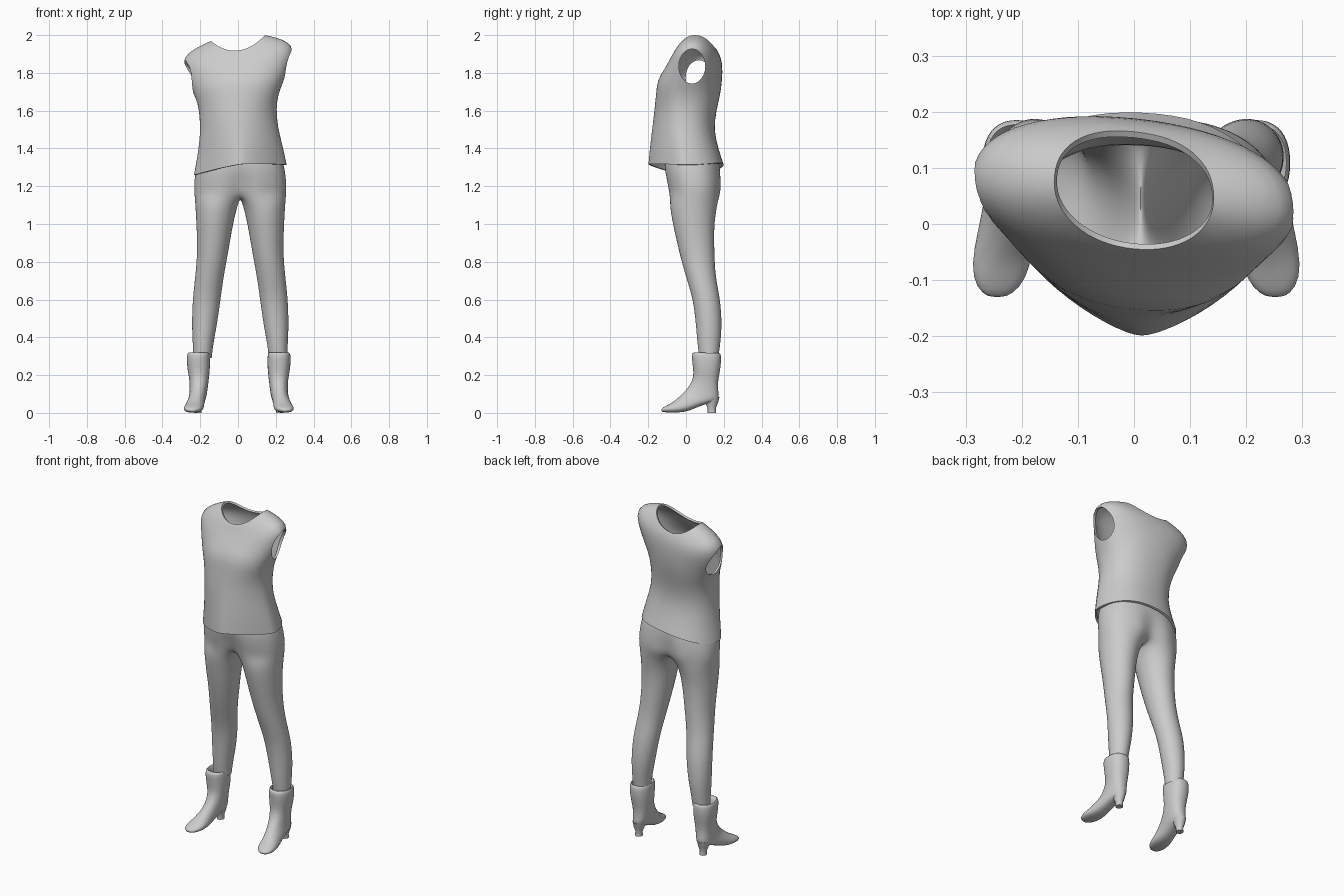
import bpy, bmesh
from math import sin, cos, radians, pi, copysign

if "Cube" in bpy.data.objects:
    bpy.data.objects.remove(bpy.data.objects["Cube"])


def se(v, p):
    """Superellipse remap of a sine or cosine."""
    return copysign(abs(v) ** (2 / p), v)


def bridge(bm, a, b, span):
    for k in range(span):
        j = (k + 1) % len(a)
        bm.faces.new((a[k], a[j], b[j], b[k]))


def loft(bm, rings, caps=()):
    vs = [[bm.verts.new(p) for p in r] for r in rings]
    for a, b in zip(vs, vs[1:]):
        bridge(bm, a, b, len(a))
    for c in caps:
        bm.faces.new(vs[c])


def finish(bm, name):
    bmesh.ops.recalc_face_normals(bm, faces=bm.faces[:])
    me = bpy.data.meshes.new(name)
    bm.to_mesh(me)
    bm.free()
    ob = bpy.data.objects.new(name, me)
    bpy.context.collection.objects.link(ob)
    return ob


def modify(ob, kind, **props):
    bpy.context.view_layer.objects.active = ob
    m = ob.modifiers.new(kind.lower(), kind)
    for k, v in props.items():
        setattr(m, k, v)
    bpy.ops.object.modifier_apply(modifier=m.name)


def smooth(ob, angle=40):
    bpy.ops.object.select_all(action='DESELECT')
    ob.select_set(True)
    bpy.context.view_layer.objects.active = ob
    bpy.ops.object.shade_smooth_by_angle(angle=radians(angle))


# Shirt: rings of centre x, half width, front y, back y, front z, side z, front roundness
SHIRT = [
    (.012, .247, -.20, .20, 1.315, 1.285, 1.4),
    (.012, .228, -.192, .172, 1.40, 1.38, 1.5),
    (.005, .206, -.18, .147, 1.50, 1.49, 1.7),
    (0, .203, -.168, .16, 1.60, 1.59, 1.9),
    (0, .213, -.157, .18, 1.69, 1.66, 2.2),
    (0, .236, -.15, .188, 1.76, 1.715, 2.2),
    (0, .272, -.115, .19, 1.81, 1.80, 2.0),
    (0, .30, -.085, .187, 1.855, 1.89, 2.0),
    (0, .265, -.065, .18, 1.885, 1.937, 2.1),
    (0, .20, -.055, .172, 1.905, 1.967, 2.1),
    (0, .143, -.045, .165, 1.918, 1.985, 2.1),
]
rings = []
for cx, rx, yf, yb, zf, zs, pf in SHIRT:
    ring = []
    mid, half = (yf + yb) / 2, (yb - yf) / 2
    twist = .1 if zf > 1.65 else .04
    for k in range(32):
        c, s = cos(k * pi / 16), sin(k * pi / 16)
        p = pf if s < 0 else 2.3
        x = cx + rx * se(c, p)
        y = mid + half * se(s, p) - twist * x
        ring.append((x, y, zf + (zs - zf) * c * c + .11 * x))
    rings.append(ring)
bm = bmesh.new()
loft(bm, rings)
shirt = finish(bm, "shirt")
modify(shirt, 'SUBSURF', levels=1)
modify(shirt, 'SOLIDIFY', thickness=.012, offset=-1)

# Armholes cut with elliptical plugs
for side in (1, -1):
    bm = bmesh.new()
    loft(bm, [[(side * x, .05 - .018 * side + .07 * cos(k * pi / 12),
                1.805 + .03 * side + .092 * sin(k * pi / 12)) for k in range(24)]
              for x in (.19, .4)], caps=(0, -1))
    cutter = finish(bm, "armhole_cutter")
    cutter.hide_render = True
    modify(shirt, 'BOOLEAN', object=cutter, operation='DIFFERENCE', solver='EXACT')
    bpy.data.objects.remove(cutter)
smooth(shirt)

# Trousers: leg rings (inner x, outer x, front y, back y, z), then shared hip rings
LEG = [
    (.15, .25, .07, .172, .29), (.143, .252, .06, .182, .36),
    (.123, .258, .052, .192, .46), (.103, .254, .037, .184, .60),
    (.087, .24, -.002, .157, .72), (.062, .228, -.038, .152, .85),
    (.037, .234, -.072, .15, 1.0), (.012, .24, -.09, .168, 1.10),
]
HIP = [(.245, -.097, .192, 1.16), (.247, -.107, .195, 1.21),
       (.238, -.12, .187, 1.29), (.223, -.115, .175, 1.34)]
bm = bmesh.new()
for side in (1, -1):
    rows = []
    for xi, xo, yf, yb, z in LEG:
        row = []
        for k in range(16):
            a = radians(-135 + 22.5 * k)
            row.append(((xi + xo) / 2 + (xo - xi) / 2 * cos(a),
                        (yf + yb) / 2 + (yb - yf) / 2 * sin(a), z))
        rows.append(row)
    for i, (rx, yf, yb, z) in enumerate(HIP):
        row = []
        for k in range(13):
            a = radians(-90 + 15 * k)
            pull = (.75, .8, .95, 1)[i] if k in (0, 12) else 1
            x = 0 if k in (0, 12) else rx * se(cos(a), 2.3)
            row.append((x, (yf + yb) / 2 + (yb - yf) / 2 * se(sin(a), 2.3) * pull, z))
        if i == 0:
            f, b = row[0][1], row[12][1]
            row += [(0, b + (f - b) * t, z - .02) for t in (.25, .5, .75)]
        rows.append(row)
    vs = [[bm.verts.new((side * x + .012, y, z)) for x, y, z in r] for r in rows]
    for i, (a, b) in enumerate(zip(vs, vs[1:])):
        bridge(bm, a, b, 16 if i < len(LEG) else 12)
bmesh.ops.remove_doubles(bm, verts=bm.verts[:], dist=.0005)
trousers = finish(bm, "trousers")
modify(trousers, 'SUBSURF', levels=2)
smooth(trousers, 60)

# Boots: rings from upper point to lower point of the side outline, half width, centre x
BOOT = [
    (.065, .28, .165, .28, .045, .21), (.055, .32, .172, .318, .053, .212),
    (.03, .323, .185, .318, .059, .213), (.03, .29, .188, .28, .063, .214),
    (.037, .235, .181, .22, .06, .212), (.04, .19, .168, .16, .051, .21),
    (.02, .145, .172, .105, .048, .212), (-.01, .11, .18, .06, .046, .217),
    (-.04, .082, .10, .05, .046, .225), (-.065, .06, .02, .008, .05, .234),
    (-.095, .043, -.05, 0, .054, .241), (-.12, .03, -.105, .002, .04, .246),
    (-.132, .018, -.13, .006, .016, .248),
]
# Heels: front y, back y, z, half width
HEEL = [(.085, .178, .085, .036), (.10, .17, .055, .03),
        (.115, .158, .025, .02), (.115, .16, 0, .021)]
for side, label in ((1, "right"), (-1, "left")):
    bm = bmesh.new()
    rings = []
    for ya, za, yb, zb, w, cx in BOOT:
        ring = []
        for k in range(20):
            a = k * pi / 10
            t = .5 + .5 * se(sin(a), 2.3)
            ring.append((side * (cx + w * se(cos(a), 2.3)) + .004,
                         ya + (yb - ya) * t, za + (zb - za) * t))
        rings.append(ring)
    loft(bm, rings, caps=(-1,))
    boot = finish(bm, label + "_boot")
    modify(boot, 'SUBSURF', levels=1)
    smooth(boot, 55)

    bm = bmesh.new()
    loft(bm, [[(side * (.217 + w * cos(k * pi / 6)) + .004,
                (yf + yb) / 2 + (yb - yf) / 2 * sin(k * pi / 6), z)
               for k in range(12)] for yf, yb, z, w in HEEL], caps=(0, -1))
    smooth(finish(bm, label + "_boot_heel"))
